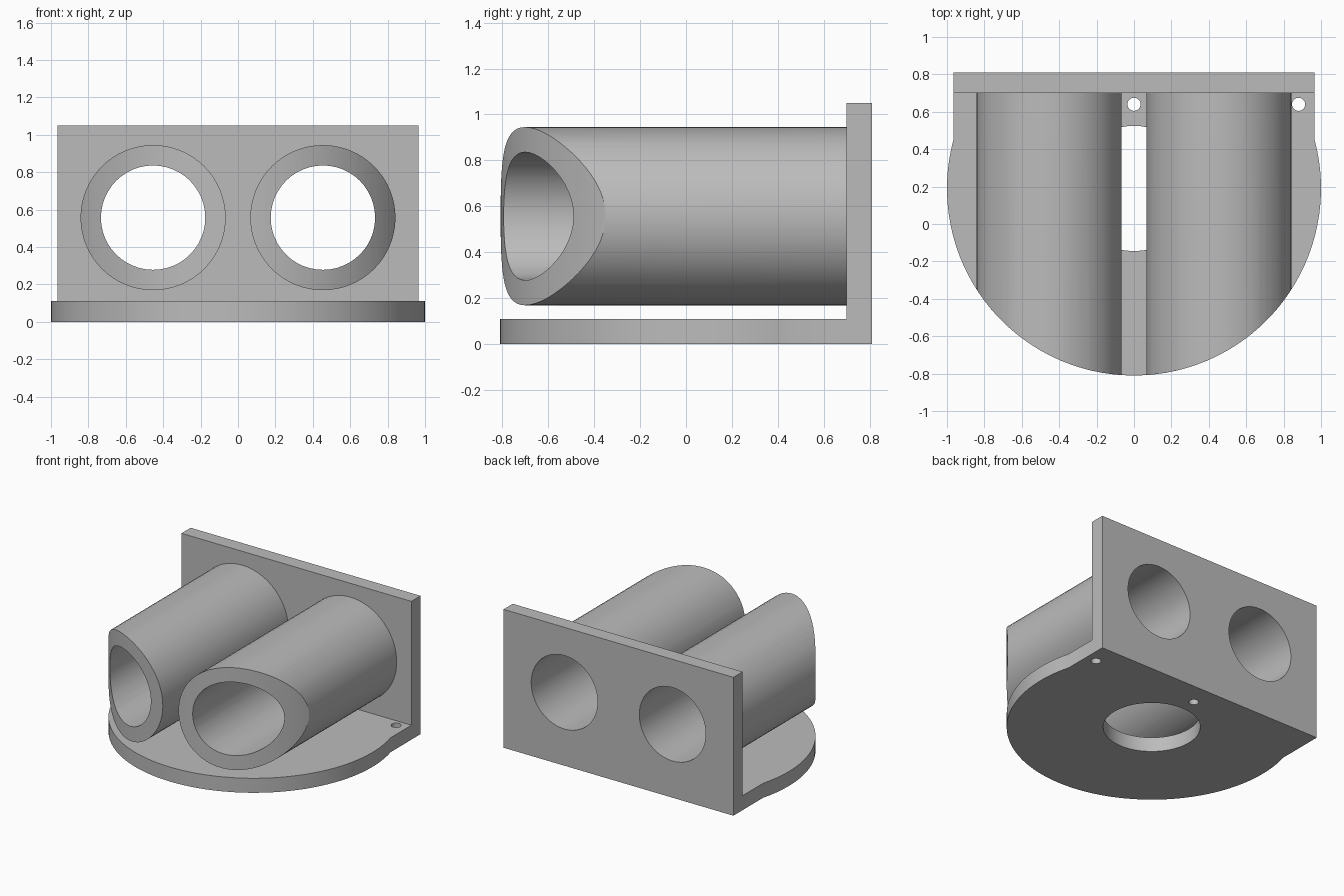
import bpy, bmesh
from math import sin, cos, radians, pi, asin, acos
from mathutils import Matrix, Vector

if "Cube" in bpy.data.objects:
    bpy.data.objects.remove(bpy.data.objects["Cube"], do_unlink=True)

WALL_X, WALL_FRONT, BACK, WALL_TOP = 0.965, 0.70, 0.81, 1.05
BASE_TOP = 0.11
DISC_Y, DISC_R = 0.19, 1.0
TUBE_X, TUBE_Z, TUBE_R, BORE_R = 0.454, 0.557, 0.388, 0.279

grey = bpy.data.materials.new("Light grey")
grey.use_nodes = True
colour = (0.5, 0.5, 0.5, 1)
grey.diffuse_color = colour
grey.node_tree.nodes["Principled BSDF"].inputs["Base Color"].default_value = colour


def add_object(name, bm):
    bmesh.ops.recalc_face_normals(bm, faces=bm.faces)
    mesh = bpy.data.meshes.new(name)
    bm.to_mesh(mesh)
    bm.free()
    mesh.materials.append(grey)
    ob = bpy.data.objects.new(name, mesh)
    bpy.context.collection.objects.link(ob)
    return ob


def prism(name, outline, z0, z1):
    bm = bmesh.new()
    face = bm.faces.new([bm.verts.new((x, y, z0)) for x, y in outline])
    top = bmesh.ops.extrude_face_region(bm, geom=[face])["geom"]
    verts = [v for v in top if isinstance(v, bmesh.types.BMVert)]
    bmesh.ops.translate(bm, verts=verts, vec=(0, 0, z1 - z0))
    return add_object(name, bm)


def cylinder(name, r, start, end, sides):
    a, b = Vector(start), Vector(end)
    turn = (b - a).to_track_quat("Z", "Y").to_matrix().to_4x4()
    bm = bmesh.new()
    bmesh.ops.create_cone(bm, cap_ends=True, segments=sides, radius1=r, radius2=r,
                          depth=(b - a).length,
                          matrix=Matrix.Translation((a + b) / 2) @ turn)
    return add_object(name, bm)


def combine(target, tool, operation):
    mod = target.modifiers.new(operation, "BOOLEAN")
    mod.operation, mod.solver, mod.object = operation, "EXACT", tool
    bpy.context.view_layer.objects.active = target
    bpy.ops.object.modifier_apply(modifier=mod.name)
    bpy.data.objects.remove(tool, do_unlink=True)


# Base plate: round front running into a straight back
first = -pi - acos(WALL_X / DISC_R)
last = acos(WALL_X / DISC_R)
steps = 64
arc = [first + (last - first) * i / steps for i in range(steps + 1)]
outline = [(DISC_R * cos(a), DISC_Y + DISC_R * sin(a)) for a in arc]
outline += [(WALL_X, BACK), (-WALL_X, BACK)]
bracket = prism("twin_tube_bracket", outline, 0, BASE_TOP)

# Upright back wall
wall = [(-WALL_X, WALL_FRONT), (WALL_X, WALL_FRONT), (WALL_X, BACK), (-WALL_X, BACK)]
combine(bracket, prism("back_wall", wall, 0, WALL_TOP), "UNION")

# Tubes, trimmed at the front to the round of the base
for side in (-1, 1):
    x = side * TUBE_X
    tube = cylinder("tube", TUBE_R, (x, -1, TUBE_Z), (x, BACK - 0.04, TUBE_Z), 64)
    trim = cylinder("trim", DISC_R, (0, DISC_Y, -0.5), (0, DISC_Y, 1.5), 128)
    combine(tube, trim, "INTERSECT")
    combine(bracket, tube, "UNION")
    bore = cylinder("bore", BORE_R, (x, -1.2, TUBE_Z), (x, 1.2, TUBE_Z), 48)
    combine(bracket, bore, "DIFFERENCE")

# Large opening and two screw holes in the base
for x, y, r in ((0, DISC_Y, 0.335), (0, 0.64, 0.035), (0.88, 0.64, 0.035)):
    hole = cylinder("hole", r, (x, y, -0.1), (x, y, BASE_TOP + 0.03), 48)
    combine(bracket, hole, "DIFFERENCE")

# Smooth curved walls, crisp edges
bpy.ops.object.select_all(action="DESELECT")
bracket.select_set(True)
bpy.context.view_layer.objects.active = bracket
bpy.ops.object.shade_smooth_by_angle(angle=radians(30))
